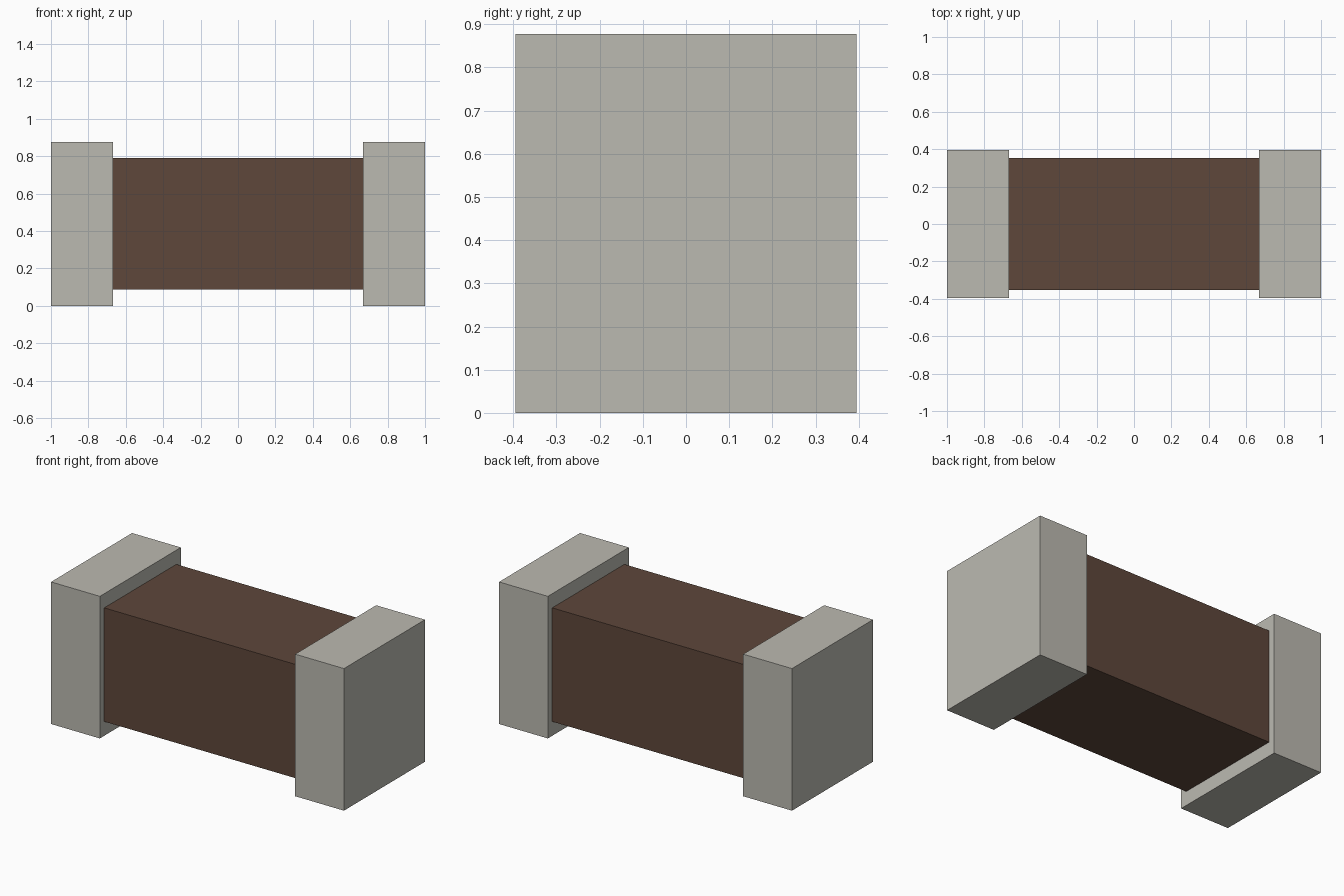
import bpy

default = bpy.data.objects.get("Cube")
if default:
    bpy.data.objects.remove(default, do_unlink=True)


def make_material(name, rgb):
    mat = bpy.data.materials.new(name)
    mat.use_nodes = True
    colour = (*rgb, 1.0)
    mat.diffuse_color = colour
    mat.node_tree.nodes["Principled BSDF"].inputs["Base Color"].default_value = colour
    return mat


def add_box(name, centre, size, mat):
    bpy.ops.mesh.primitive_cube_add(size=1, location=centre)
    box = bpy.context.object
    box.name = name
    box.scale = size
    bpy.ops.object.transform_apply(location=False, rotation=False, scale=True)
    box.data.materials.append(mat)
    return box


metal = make_material("pale grey metal", (0.50, 0.49, 0.44))
ceramic = make_material("brown ceramic", (0.112, 0.063, 0.043))

height, depth = 0.877, 0.79
cap_width = 0.333
mid_z = height / 2

# Ceramic body between the caps
add_box("body", (0, 0, mid_z), (2 - 2 * cap_width, 0.704, 0.702), ceramic)

# Metal end caps
for side, name in ((-1, "right_end_cap"), (1, "left_end_cap")):
    add_box(name, (side * (1 - cap_width / 2), 0, mid_z),
            (cap_width, depth, height), metal)
